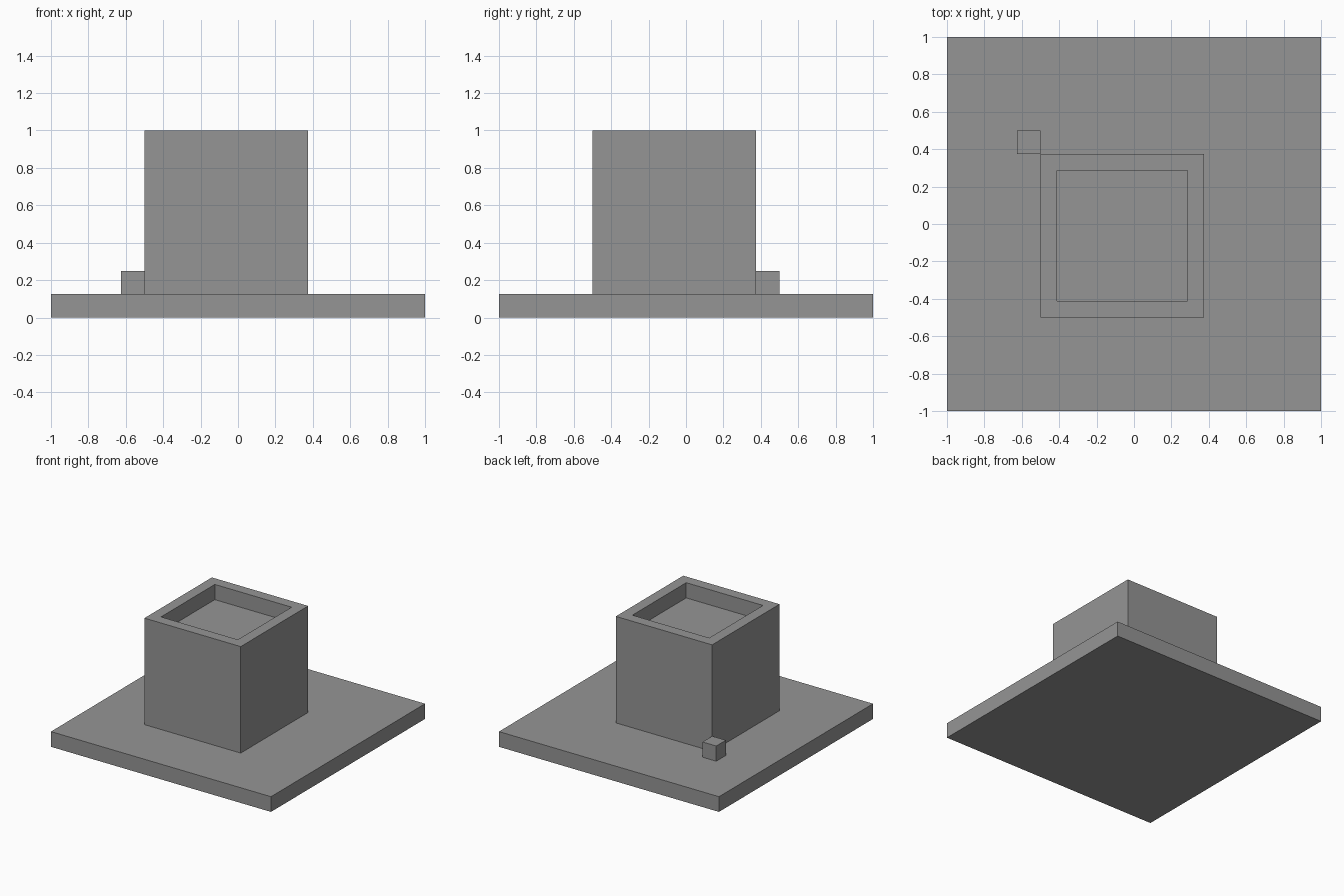
import bpy
import bmesh
from mathutils import Matrix, Vector

if "Cube" in bpy.data.objects:
    bpy.data.objects.remove(bpy.data.objects["Cube"], do_unlink=True)

# One plain grey for everything
GREY = (0.3, 0.3, 0.3, 1)
grey = bpy.data.materials.new("grey")
grey.use_nodes = True
grey.diffuse_color = GREY
grey.node_tree.nodes["Principled BSDF"].inputs["Base Color"].default_value = GREY

U = 0.125  # grid unit shared by all parts


def box(name, low, size, recess=0):
    """Box from its low corner and size in units, with an optional recess in the top."""
    bm = bmesh.new()
    centre = (Vector(low) + Vector(size) / 2) * U
    scale = Matrix.Diagonal((*(Vector(size) * U), 1))
    bmesh.ops.create_cube(bm, size=1, matrix=Matrix.Translation(centre) @ scale)
    if recess:
        bm.normal_update()
        top = max(bm.faces, key=lambda f: f.normal.z)
        # rim first, then the sunken floor
        bmesh.ops.inset_region(bm, faces=[top], thickness=recess * U)
        floor = bmesh.ops.extrude_discrete_faces(bm, faces=[top])["faces"][0]
        bmesh.ops.translate(bm, verts=floor.verts, vec=(0, 0, -recess * U))
    bmesh.ops.recalc_face_normals(bm, faces=bm.faces)
    mesh = bpy.data.meshes.new(name)
    bm.to_mesh(mesh)
    bm.free()
    mesh.materials.append(grey)
    obj = bpy.data.objects.new(name, mesh)
    bpy.context.collection.objects.link(obj)
    return obj


box("base_slab", (-8, -8, 0), (16, 16, 1))
box("hollow_topped_block", (-4, -4, 1), (7, 7, 7), recess=1)
box("corner_cube", (-5, 3, 1), (1, 1, 1))
